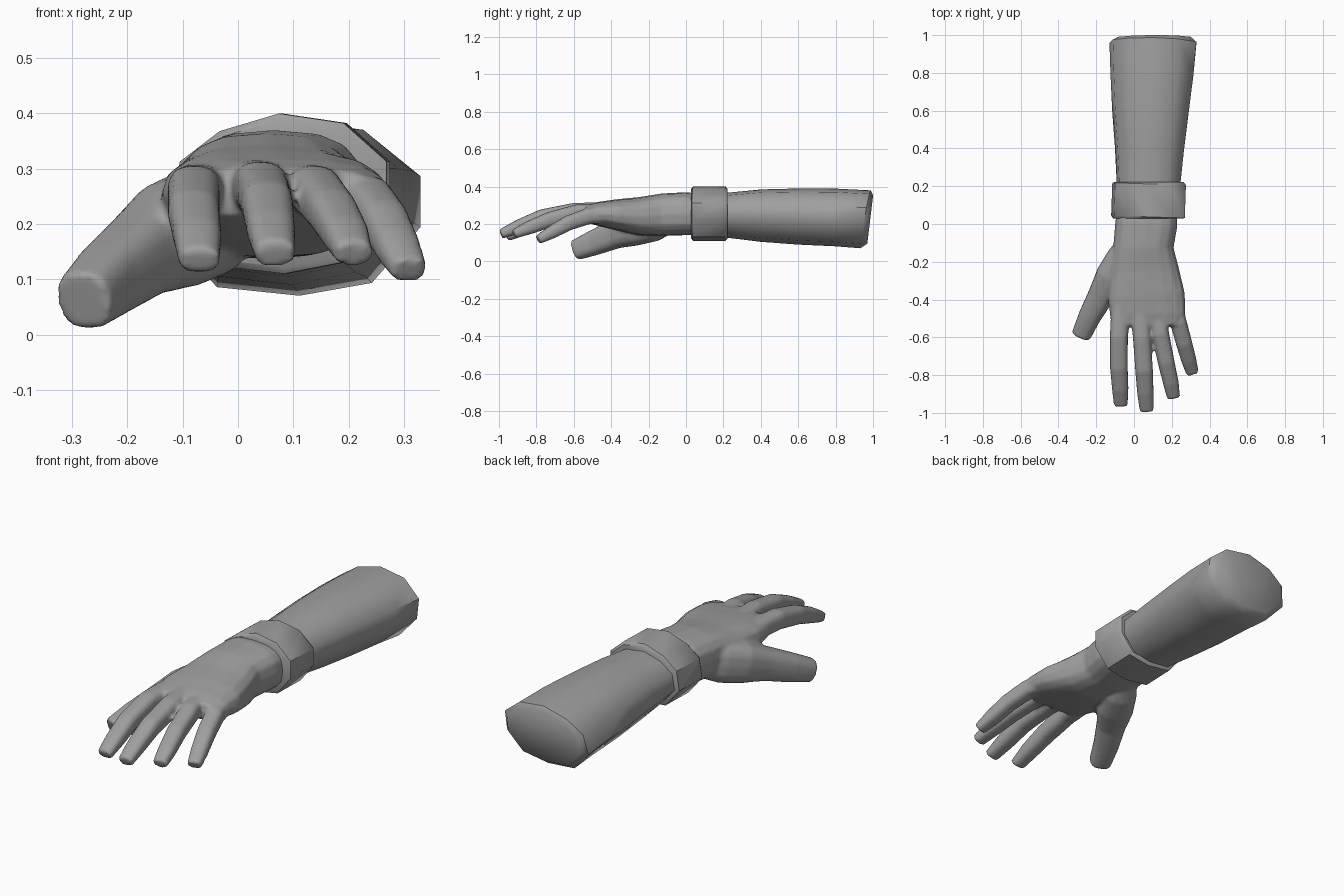
import bpy, bmesh, math
from mathutils import Vector

cube = bpy.data.objects.get("Cube")
if cube:
    bpy.data.objects.remove(cube, do_unlink=True)

grey = bpy.data.materials.new("plain grey")
grey.use_nodes = True
grey.diffuse_color = (0.35, 0.35, 0.35, 1)
grey.node_tree.nodes["Principled BSDF"].inputs["Base Color"].default_value = (0.35, 0.35, 0.35, 1)

# Faceted outline of the forearm, as fractions of half width and half height
ARM = [(1, .4), (1, -.2), (.62, -.85), (.05, -1), (-.6, -.9),
       (-1, -.25), (-.92, .4), (-.55, .78), (0, 1), (.6, .88)]


def soft_box(sides=16, power=0.75):
    """Rounded-square outline for fingers and palm."""
    points = []
    for i in range(sides):
        a = math.tau * i / sides
        c, s = math.cos(a), math.sin(a)
        points.append((math.copysign(abs(c) ** power, c), math.copysign(abs(s) ** power, s)))
    return points


def loft(bm, rings, outline):
    """Closed tube through rings of (x, y, z, half width, half height)."""
    centres = [Vector(r[:3]) for r in rings]
    loops = []
    for i, r in enumerate(rings):
        t = (centres[min(i + 1, len(rings) - 1)] - centres[max(i - 1, 0)]).normalized()
        side = Vector((0, 0, 1)).cross(t).normalized()
        up = t.cross(side)
        loops.append([bm.verts.new(centres[i] + side * u * r[3] + up * v * r[4]) for u, v in outline])
    n = len(outline)
    for a, b in zip(loops, loops[1:]):
        for i in range(n):
            bm.faces.new((a[i], a[(i + 1) % n], b[(i + 1) % n], b[i]))
    bm.faces.new(loops[0])
    bm.faces.new(loops[-1])


def finish(bm, name, angle):
    bmesh.ops.recalc_face_normals(bm, faces=bm.faces)
    mesh = bpy.data.meshes.new(name)
    bm.to_mesh(mesh)
    bm.free()
    mesh.materials.append(grey)
    obj = bpy.data.objects.new(name, mesh)
    bpy.context.collection.objects.link(obj)
    bpy.ops.object.select_all(action='DESELECT')
    obj.select_set(True)
    bpy.context.view_layer.objects.active = obj
    bpy.ops.object.shade_smooth_by_angle(angle=math.radians(angle))
    return obj


# Forearm with a slightly slanted, rounded end
bm = bmesh.new()
loft(bm, [(.10, .985, .225, .20, .13), (.10, .96, .225, .23, .155),
          (.095, .8, .235, .22, .154), (.087, .6, .24, .203, .15),
          (.082, .4, .245, .183, .14), (.077, .22, .247, .169, .12),
          (.073, .08, .25, .165, .115)], ARM)
for v in bm.verts:
    if v.co.y > .9:
        v.co.y += .12 * (v.co.z - .225)
finish(bm, "forearm", 50)

# Wrist band with narrow chamfered rims
bm = bmesh.new()
loft(bm, [(.08, .222, .255, .183, .133), (.08, .212, .255, .195, .145),
          (.074, .038, .255, .195, .145), (.074, .028, .255, .183, .133)], ARM)
finish(bm, "wrist_band", 40)

# Hand: palm, thumb and four fingers merged into one skin
bm = bmesh.new()
outline = soft_box()
loft(bm, [(.075, .12, .25, .155, .108), (.065, 0, .255, .165, .115),
          (.05, -.12, .25, .16, .114), (.055, -.25, .242, .185, .102),
          (.065, -.38, .25, .205, .082), (.073, -.48, .255, .2, .062),
          (.073, -.54, .257, .185, .045)], outline)
loft(bm, [(-.01, -.08, .235, .06, .08), (-.06, -.18, .205, .085, .1),
          (-.115, -.28, .18, .09, .098), (-.175, -.38, .145, .07, .078),
          (-.235, -.49, .1, .06, .068), (-.28, -.59, .06, .052, .055)], outline)

fingers = {
    "index": (1.0, [(-.07, -.42, .262), (-.08, -.6, .258), (-.08, -.76, .22),
                    (-.073, -.87, .175), (-.07, -.96, .133)]),
    "middle": (1.0, [(.025, -.42, .27), (.042, -.6, .265), (.053, -.77, .235),
                     (.06, -.89, .188), (.067, -.99, .146)]),
    "ring": (.95, [(.11, -.42, .265), (.14, -.58, .26), (.17, -.73, .223),
                   (.195, -.84, .18), (.21, -.92, .146)]),
    "little": (.92, [(.2, -.38, .25), (.235, -.52, .243), (.265, -.63, .205),
                     (.29, -.72, .155), (.31, -.79, .116)]),
}
thickness = [(.05, .048), (.048, .048), (.047, .044), (.044, .038), (.037, .026)]
for scale, path in fingers.values():
    loft(bm, [(*p, w * scale, h * scale) for p, (w, h) in zip(path, thickness)], outline)
hand = finish(bm, "hand", 60)

skin = hand.modifiers.new("merge", 'REMESH')
skin.mode = 'VOXEL'
skin.voxel_size = .009
skin.use_smooth_shade = True
soften = hand.modifiers.new("soften", 'SMOOTH')
soften.factor = .5
soften.iterations = 5
